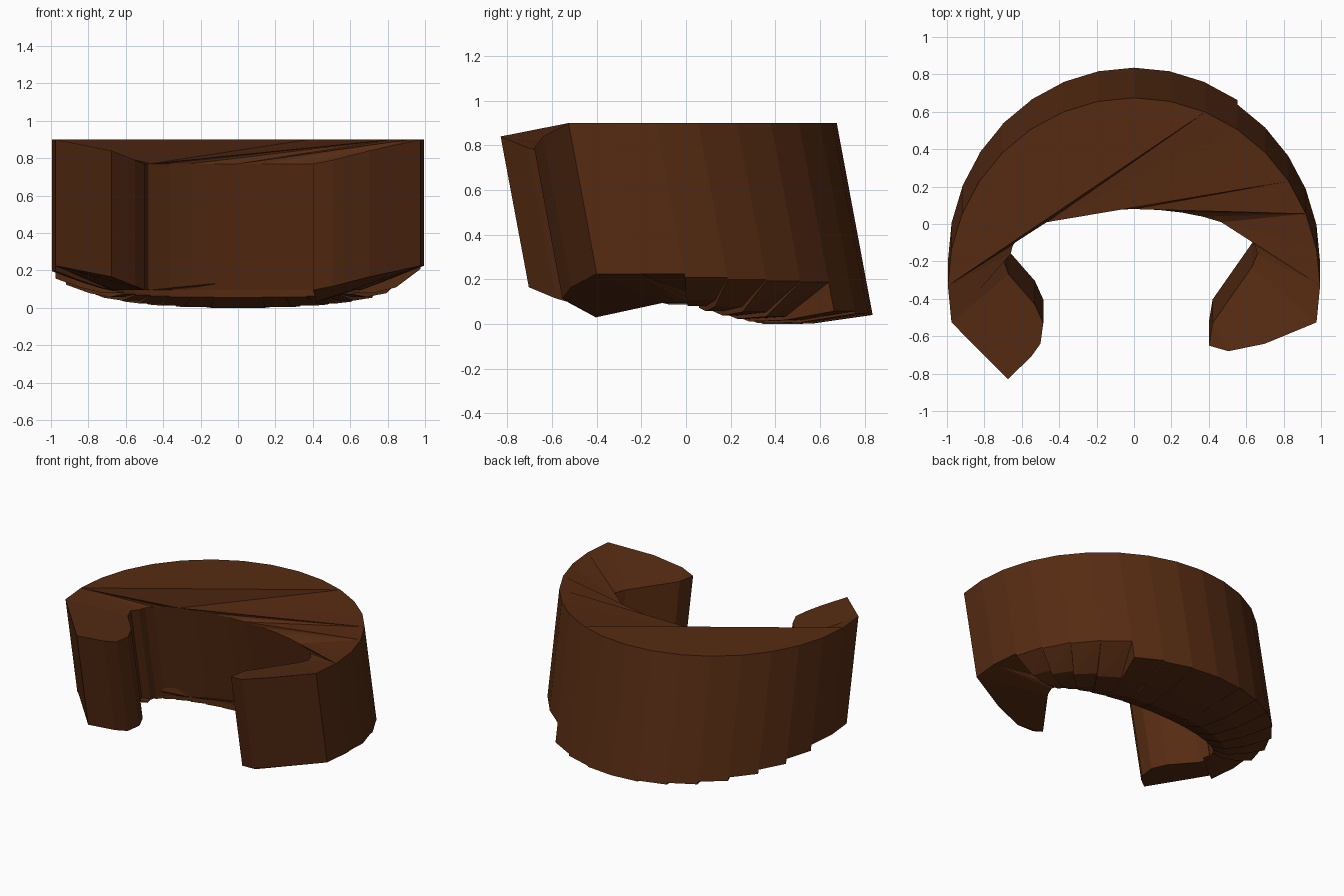
import bpy, bmesh, math
from mathutils import Vector

if "Cube" in bpy.data.objects:
    bpy.data.objects.remove(bpy.data.objects["Cube"])

SHEAR = Vector((0, 0.187, -1))      # everything hangs down and backwards
STEP = math.radians(11.25)
mat = bpy.data.materials.new("brown")
mat.diffuse_color = (0.092, 0.024, 0.006, 1)
mat.use_nodes = True
mat.node_tree.nodes["Principled BSDF"].inputs["Base Color"].default_value = mat.diffuse_color


def finish(bm, name):
    bmesh.ops.recalc_face_normals(bm, faces=bm.faces)
    me = bpy.data.meshes.new(name)
    bm.to_mesh(me)
    bm.free()
    me.materials.append(mat)
    ob = bpy.data.objects.new(name, me)
    bpy.context.collection.objects.link(ob)


def outer(k):
    a = k * STEP
    return Vector((0.995 * math.sin(a), -0.33 + 1.005 * math.cos(a), 0.9))


def inner(k):
    a = k * STEP
    return Vector((0.66 * math.sin(a), -0.16 + 0.24 * math.cos(a), 0.77))


# Main curved body: outer arc, right tip, inner arc, left tip
outline = [outer(k) for k in range(-9, 10)]
outline += [Vector(p) for p in [
    (0.7, -0.64, 0.84), (0.505, -0.68, 0.79), (0.40, -0.65, 0.77),
    (0.42, -0.53, 0.77), (0.63, -0.23, 0.77)]]
outline += [inner(k) for k in range(8, -9, -1)]
outline += [Vector(p) for p in [
    (-0.695, -0.2, 0.77), (-0.67, -0.27, 0.77), (-0.53, -0.43, 0.77),
    (-0.485, -0.53, 0.77), (-0.50, -0.64, 0.77), (-0.55, -0.71, 0.79),
    (-0.675, -0.83, 0.84)]]
n = len(outline)


def O(k):
    return k + 9


def I(k):
    return 32 - k


# Cap: flat crescent, then fans from the crescent's chord to the inner rim
cap = [[O(k) for k in range(-8, 3)], [O(-8), O(2), I(-4)]]
cap += [[O(k), O(k + 1), I(-4)] for k in range(2, 5)]
cap += [[O(5), I(k + 1), I(k)] for k in range(-4, 0)]
cap += [[O(5), O(6), I(0)]]
cap += [[O(6), I(k + 1), I(k)] for k in range(0, 4)]
cap += [[O(6), O(7), I(4)], [O(7), O(8), I(4)]]
cap += [[O(8), I(k + 1), I(k)] for k in range(4, 8)]
cap += [[O(8), O(9), 23, I(8)], [O(9), 19, 20, 22, 23], [20, 21, 22]]
cap += [[O(-8), I(k + 1), I(k)] for k in range(-8, -4)]
cap += [[O(-8), I(-8), 41, 42, O(-9)], [O(-9)] + list(range(42, 48))]

bm = bmesh.new()
top = [bm.verts.new(p) for p in outline]
low = [bm.verts.new(p + SHEAR * 0.675) for p in outline]
low[22].co.z = 0.03                 # drooping corner of the right tip
for i in range(n):
    j = (i + 1) % n
    bm.faces.new((top[i], top[j], low[j], low[i]))
for f in cap:
    bm.faces.new([top[i] for i in f])
    bm.faces.new([low[i] for i in reversed(f)])
finish(bm, "curved_body")

# Overlapping wedges fanned along the underside
for k in range(-9, 7):
    bm = bmesh.new()
    f = max(0.1, math.cos((k + 0.5) * STEP)) ** 0.8
    rim = f * (0.25 if k >= 3 else 1)   # right-hand wedges tuck in at the rim
    drop = Vector((0, 0, -1))
    for a in (k, k + 1):
        o = outer(a) + SHEAR * 0.675
        i = inner(a) + SHEAR * 0.675
        pts = [o, i,
               o + SHEAR * 0.185 * rim,
               o.lerp(i, 0.40) + drop * 0.172 * f,
               o.lerp(i, 0.75) + drop * 0.128 * f,
               i + drop * 0.04 * f]
        for p in pts:
            bm.verts.new(p)
    bmesh.ops.convex_hull(bm, input=bm.verts)
    loose = [v for v in bm.verts if not v.link_faces]
    bmesh.ops.delete(bm, geom=loose, context='VERTS')
    finish(bm, "under_wedge_%02d" % (k + 10))
